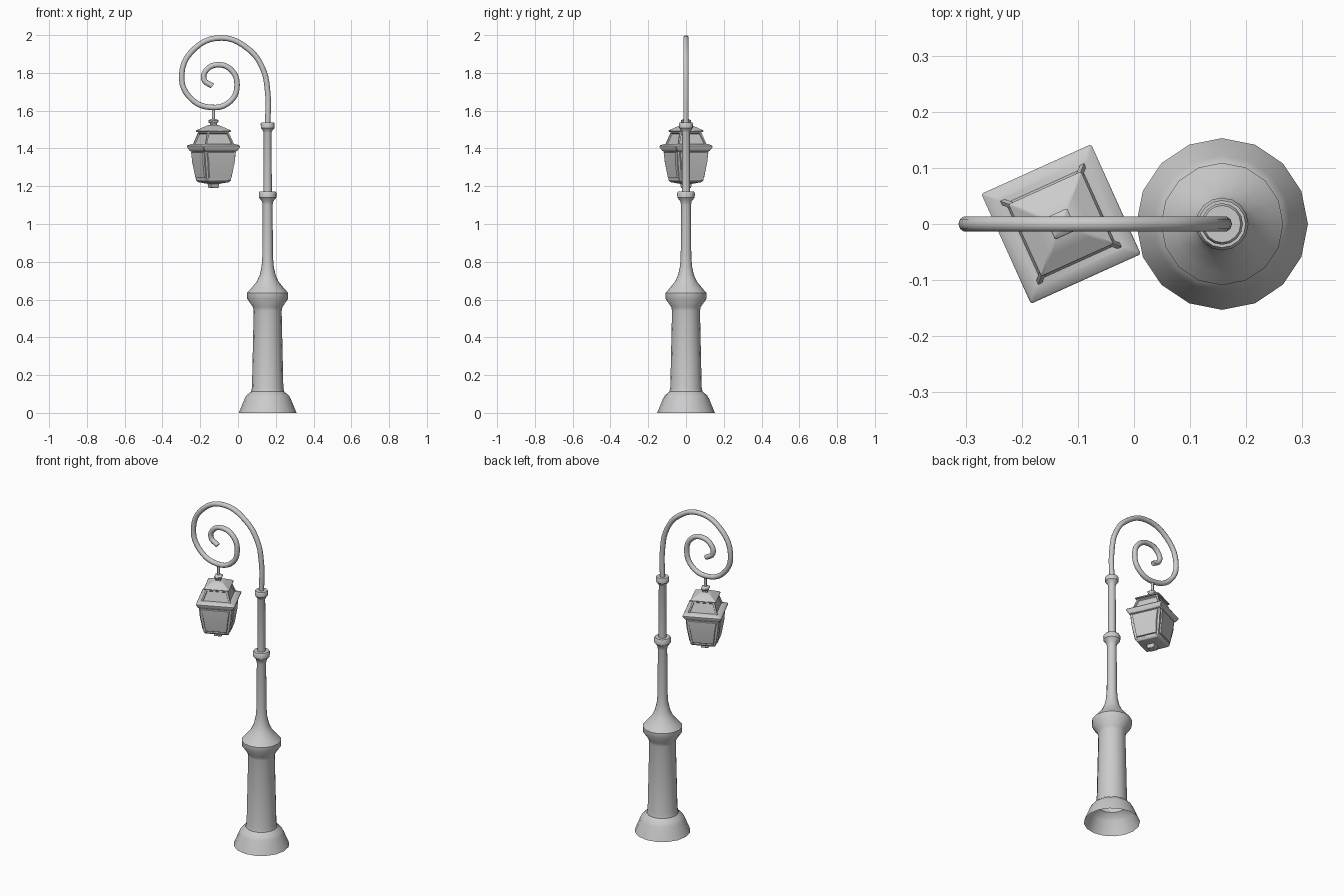
import bpy, bmesh, math

if "Cube" in bpy.data.objects:
    bpy.data.objects.remove(bpy.data.objects["Cube"])

PX = 0.157            # post axis
LX = -0.13            # lantern axis
LROT = math.radians(69.3)


def finish(obj, angle=35):
    bpy.ops.object.select_all(action='DESELECT')
    obj.select_set(True)
    bpy.context.view_layer.objects.active = obj
    bpy.ops.object.shade_smooth_by_angle(angle=math.radians(angle))


def lathe(name, profile, sides, x, rot=0.0, panel=None, bevel=0.0, angle=35):
    """Sweep (radius, z) points, bottom to top; panel = frame width of recessed sides."""
    bm = bmesh.new()
    rings = [[bm.verts.new((r * math.cos(rot + 2 * math.pi * i / sides),
                            r * math.sin(rot + 2 * math.pi * i / sides), z))
              for i in range(sides)] for r, z in profile]
    strips = []
    for i in range(sides):
        j = (i + 1) % sides
        strips.append([bm.faces.new((a[i], a[j], b[j], b[i]))
                       for a, b in zip(rings, rings[1:])])
    if panel:
        bm.normal_update()
        for s in strips:
            bmesh.ops.inset_region(bm, faces=s, thickness=panel, use_boundary=True)
            bm.normal_update()
            bmesh.ops.inset_region(bm, faces=s, thickness=0.003, depth=-0.007,
                                   use_boundary=True)
    bmesh.ops.remove_doubles(bm, verts=bm.verts, dist=1e-5)
    me = bpy.data.meshes.new(name)
    bm.to_mesh(me)
    bm.free()
    obj = bpy.data.objects.new(name, me)
    obj.location.x = x
    bpy.context.collection.objects.link(obj)
    finish(obj, angle)
    if bevel:
        m = obj.modifiers.new("bevel", 'BEVEL')
        m.width, m.segments, m.limit_method = bevel, 1, 'ANGLE'
    return obj


# Post: open-bottomed flared base, shaft, ring and tapered neck with collar
lathe("post_base", [(0.153, 0), (0.122, 0.075), (0.112, 0.093), (0.088, 0.112), (0.083, 0.135),
                    (0.074, 0.54), (0.078, 0.56), (0.109, 0.605), (0.109, 0.635),
                    (0.085, 0.662), (0.058, 0.695), (0.042, 0.73), (0.032, 0.775),
                    (0.028, 0.83), (0.026, 1.10), (0.03, 1.12), (0.046, 1.14),
                    (0.047, 1.163), (0.042, 1.172), (0, 1.172)], 16, PX)
lathe("upper_post", [(0.022, 1.16), (0.021, 1.485), (0.025, 1.495), (0.036, 1.508),
                     (0.037, 1.53), (0.033, 1.537), (0, 1.537)], 16, PX)

# Scroll arm
pts = [(0.157, 1.52), (0.157, 1.70), (0.128, 1.83), (0.05, 1.93), (-0.087, 1.985),
       (-0.228, 1.93), (-0.298, 1.793), (-0.257, 1.672), (-0.14, 1.617), (-0.04, 1.65),
       (-0.005, 1.735), (-0.034, 1.814), (-0.108, 1.843), (-0.168, 1.814),
       (-0.180, 1.765), (-0.135, 1.73)]
cu = bpy.data.curves.new("scroll_arm", 'CURVE')
cu.dimensions = '3D'
cu.bevel_depth, cu.bevel_resolution = 0.0145, 3
cu.resolution_u, cu.use_fill_caps = 5, True
sp = cu.splines.new('BEZIER')
sp.bezier_points.add(len(pts) - 1)
for bp, (x, z) in zip(sp.bezier_points, pts):
    bp.co = (x, 0, z)
    bp.handle_left_type = bp.handle_right_type = 'AUTO'
arm = bpy.data.objects.new("scroll_arm", cu)
bpy.context.collection.objects.link(arm)
bpy.ops.object.select_all(action='DESELECT')
arm.select_set(True)
bpy.context.view_layer.objects.active = arm
bpy.ops.object.convert(target='MESH')
finish(bpy.context.object, 50)

# Hanger rod
lathe("hanger_rod", [(0.008, 1.53), (0.008, 1.615)], 8, LX, angle=50)

# Lantern: square sections turned about its axis
square = dict(sides=4, x=LX, rot=LROT)
lathe("lantern_finial", [(0.02, 1.515), (0.02, 1.532), (0.03, 1.54), (0.03, 1.549),
                         (0.015, 1.556), (0, 1.556)], bevel=0.002, **square)
lathe("lantern_roof", [(0, 1.488), (0.1, 1.488), (0.1, 1.495), (0.06, 1.512),
                       (0.03, 1.524), (0, 1.524)], bevel=0.002, **square)
lathe("lantern_upper_frame", [(0.121, 1.412), (0.085, 1.49)], panel=0.012, **square)
lathe("lantern_brim", [(0, 1.385), (0.134, 1.385), (0.152, 1.408), (0.152, 1.415),
                       (0.122, 1.424), (0, 1.424)], bevel=0.003, **square)
lathe("lantern_body", [(0.126, 1.39), (0.120, 1.325), (0.098, 1.232)], panel=0.014, **square)
lathe("lantern_bottom", [(0, 1.213), (0.036, 1.213), (0.09, 1.222), (0.1, 1.231),
                         (0.1, 1.238), (0, 1.238)], bevel=0.002, **square)
lathe("lantern_drop", [(0, 1.19), (0.029, 1.19), (0.035, 1.218), (0, 1.218)],
      bevel=0.002, **square)
